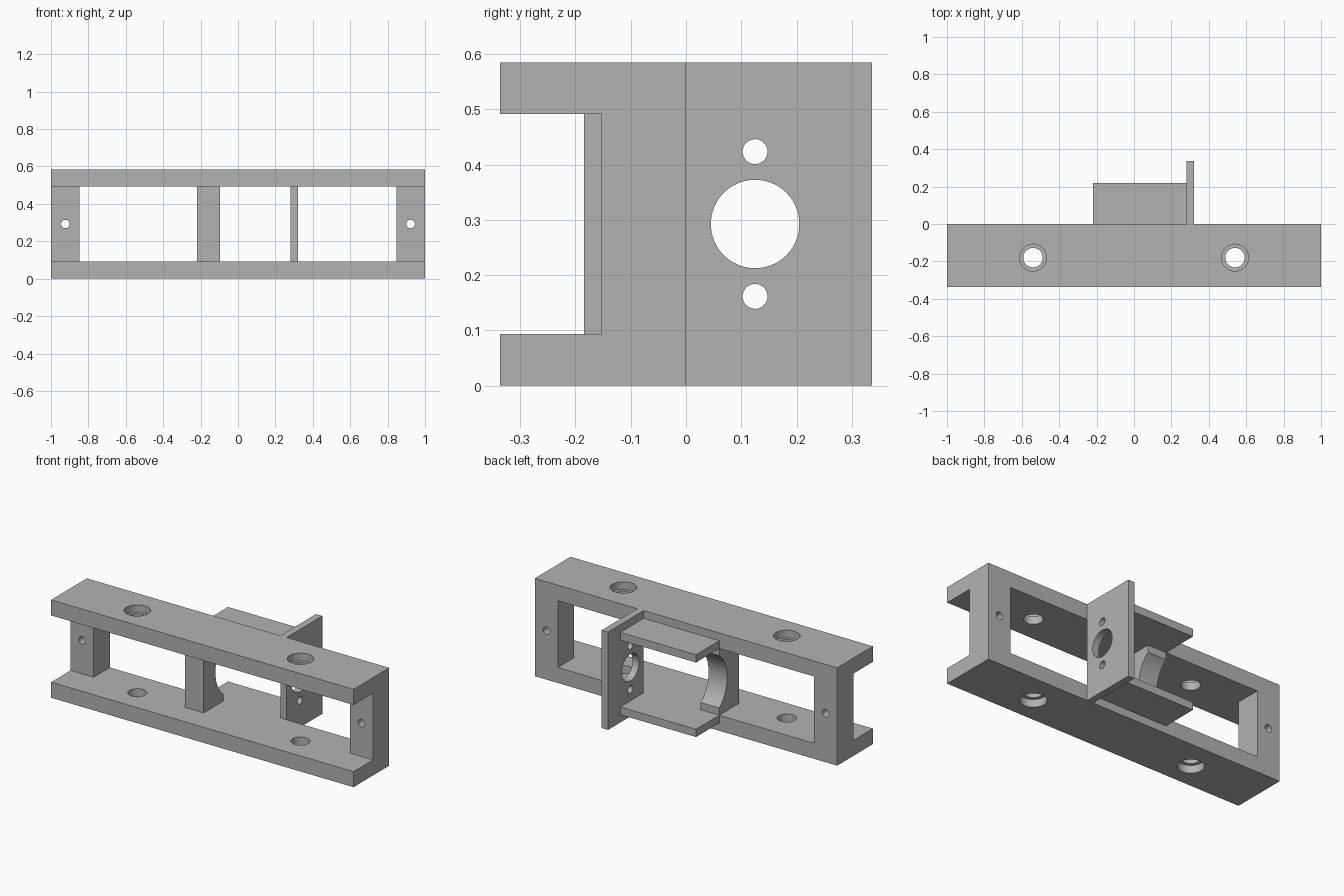
import bpy, math
from mathutils import Matrix

if "Cube" in bpy.data.objects:
    bpy.data.objects.remove(bpy.data.objects["Cube"])

grey = bpy.data.materials.new("plain grey")
grey.diffuse_color = (0.45, 0.45, 0.45, 1)
grey.use_nodes = True
grey.node_tree.nodes["Principled BSDF"].inputs["Base Color"].default_value = grey.diffuse_color

D, H = 0.337, 0.585          # rail depth, overall height
T = 0.093                    # rail thickness
MID = H / 2
MOTOR_Y = 0.125              # motor axis


def box(name, x, y, z):
    bpy.ops.mesh.primitive_cube_add(size=1)
    o = bpy.context.object
    o.name = name
    size = [b - a for a, b in (x, y, z)]
    mid = [(a + b) / 2 for a, b in (x, y, z)]
    o.data.transform(Matrix.Translation(mid) @ Matrix.Diagonal((*size, 1)))
    o.data.materials.append(grey)
    return o


def rod(axis, centre, radius, length):
    bpy.ops.mesh.primitive_cylinder_add(vertices=64, radius=radius, depth=length)
    o = bpy.context.object
    turn = {"X": Matrix.Rotation(math.pi / 2, 4, "Y"),
            "Y": Matrix.Rotation(math.pi / 2, 4, "X"),
            "Z": Matrix.Identity(4)}[axis]
    o.data.transform(Matrix.Translation(centre) @ turn)
    o.data.materials.append(grey)
    return o


def combine(target, tool, operation):
    bpy.context.view_layer.objects.active = target
    m = target.modifiers.new("combine", "BOOLEAN")
    m.operation, m.solver, m.object = operation, "EXACT", tool
    bpy.ops.object.modifier_apply(modifier=m.name)
    bpy.data.objects.remove(tool)


# Two long rails with counterbored screw holes opening outward
rails = []
for name, z0, z1, outer in (("lower_rail", 0, T, 0), ("upper_rail", H - T, H, H)):
    rail = box(name, (-1, 1), (-D, 0), (z0, z1))
    for x in (-0.54, 0.54):
        combine(rail, rod("Z", (x, -0.18, (z0 + z1) / 2), 0.052, 0.3), "DIFFERENCE")
        combine(rail, rod("Z", (x, -0.18, outer), 0.072, T), "DIFFERENCE")
    rails.append(rail)

# End posts with a small hole through each
posts = []
for name, s in (("left_post", -1), ("right_post", 1)):
    post = box(name, sorted((s * 0.847, s)), (-0.153, 0), (T, H - T))
    combine(post, rod("Y", (s * 0.923, -0.08, MID), 0.0225, 0.5), "DIFFERENCE")
    posts.append(post)

# Middle post hollowed to cradle the motor
cradle = box("motor_cradle", (-0.22, -0.097), (-0.185, 0), (T, H - T))
combine(cradle, rod("X", (-0.16, MOTOR_Y, MID), 0.2, 0.4), "DIFFERENCE")

# Upright mounting plate with shaft hole and two screw holes
plate = box("mounting_plate", (0.28, 0.322), (0, D), (0, H))
for z, r in ((MID, 0.08), (MID + 0.131, 0.0225), (MID - 0.131, 0.0225)):
    combine(plate, rod("X", (0.3, MOTOR_Y, z), r, 0.3), "DIFFERENCE")

# Thin shelves above and below the motor
shelves = [box("lower_shelf", (-0.22, 0.28), (0, 0.22), (T / 2, T)),
           box("upper_shelf", (-0.22, 0.28), (0, 0.22), (H - T, H - T / 2))]

# Merge everything into one solid body
body = rails[0]
for part in posts + [cradle, rails[1], plate] + shelves:
    combine(body, part, "UNION")
body.name = "motor_mount_frame"
bpy.ops.object.select_all(action="DESELECT")
body.select_set(True)
bpy.context.view_layer.objects.active = body
bpy.ops.object.shade_smooth_by_angle(angle=math.radians(30))
